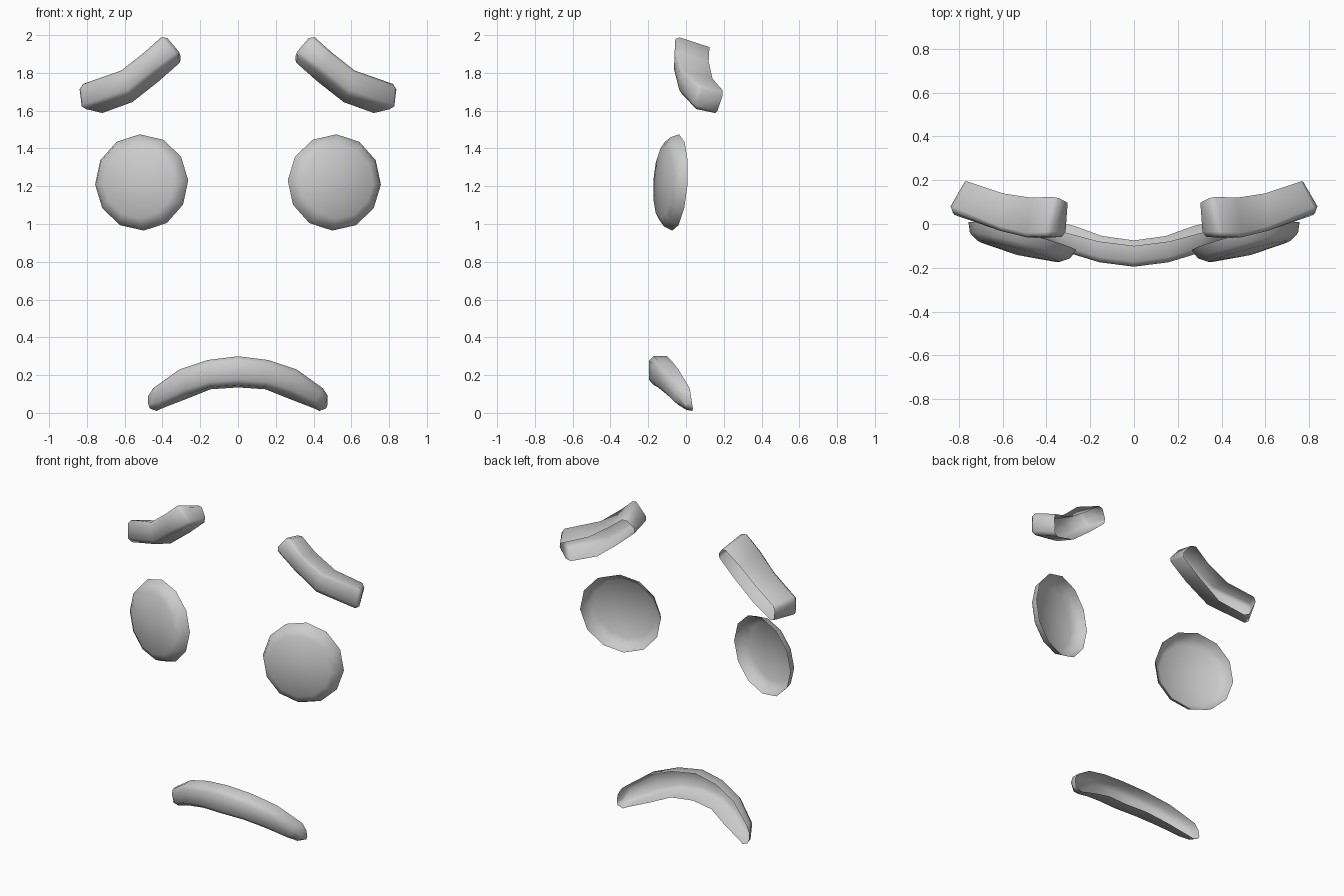
import bpy, bmesh, math
from mathutils import Vector

if "Cube" in bpy.data.objects:
    bpy.data.objects.remove(bpy.data.objects["Cube"])


def finish(name, bm, mirror):
    mesh = bpy.data.meshes.new(name)
    bm.to_mesh(mesh)
    bm.free()
    for p in mesh.polygons:
        p.use_smooth = True
    ob = bpy.data.objects.new(name, mesh)
    bpy.context.collection.objects.link(ob)
    if mirror:
        mod = ob.modifiers.new("mirror", 'MIRROR')
        mod.use_mirror_merge = False
    return ob


def channel(name, sections, bevel, mirror=False):
    """Open-backed shell lofted through 4-point sections, ends capped, corners rounded.
    Section order: back top, front top, front bottom, back bottom."""
    bm = bmesh.new()
    rows = [[bm.verts.new(p) for p in s] for s in sections]
    for a, b in zip(rows, rows[1:]):
        for i in range(3):
            bm.faces.new((a[i], a[i + 1], b[i + 1], b[i]))
    bm.faces.new(rows[0][::-1])
    bm.faces.new(rows[-1])
    bm.normal_update()
    sharp = [e for e in bm.edges if len(e.link_faces) == 2 and e.calc_face_angle() > 0.65]
    bmesh.ops.bevel(bm, geom=sharp, offset=bevel, segments=1, profile=0.5,
                    affect='EDGES', clamp_overlap=True)
    return finish(name, bm, mirror)


# Eyebrows: tilted, curved open-backed bars
brow = [
    [(.355, .125, 1.95), (.395, -.055, 2.01), (.30, -.06, 1.90), (.29, .09, 1.87)],
    [(.47, .12, 1.86), (.50, -.06, 1.915), (.44, -.065, 1.80), (.42, .10, 1.755)],
    [(.60, .14, 1.77), (.62, -.03, 1.82), (.58, -.04, 1.69), (.56, .11, 1.645)],
    [(.78, .20, 1.70), (.85, .065, 1.74), (.84, .045, 1.605), (.74, .16, 1.58)],
]
channel("eyebrows", brow, 0.022, mirror=True)

# Mouth: arched open-backed band, half the sections reflected
half = [
    [(0, -.10, .30), (0, -.195, .30), (0, -.195, .15), (0, -.075, .135)],
    [(.16, -.08, .28), (.16, -.175, .28), (.15, -.175, .14), (.145, -.055, .125)],
    [(.31, -.04, .23), (.31, -.13, .23), (.275, -.125, .10), (.27, -.01, .075)],
    [(.45, .02, .13), (.45, -.055, .13), (.40, -.065, .04), (.40, .025, .025)],
    [(.485, .03, .065), (.475, 0, .065), (.45, -.01, .015), (.455, .04, .0)],
]
left = [[(-x, y, z) for x, y, z in s] for s in half[:0:-1]]
channel("mouth", left + half, 0.024)

# Eyes: shallow twelve-sided domes, open at the back, turned outwards
bm = bmesh.new()
centre = Vector((.51, -.055, 1.22))
across = Vector((.968, .25, 0))
up = Vector((0, .06, 1))
out = across.cross(up).normalized()
rings = []
for r, d in ((.255, 0), (.237, .045), (.195, .072)):
    ring = []
    for i in range(12):
        a = math.tau * i / 12 - math.radians(2.5)
        ring.append(bm.verts.new(centre + across * r * math.cos(a) + up * r * math.sin(a) + out * d))
    rings.append(ring)
for a, b in zip(rings, rings[1:]):
    for i in range(12):
        j = (i + 1) % 12
        bm.faces.new((a[i], a[j], b[j], b[i]))
tip = bm.verts.new(centre + out * .09)
for i in range(12):
    bm.faces.new((rings[-1][i], rings[-1][(i + 1) % 12], tip))
finish("eyes", bm, True)
